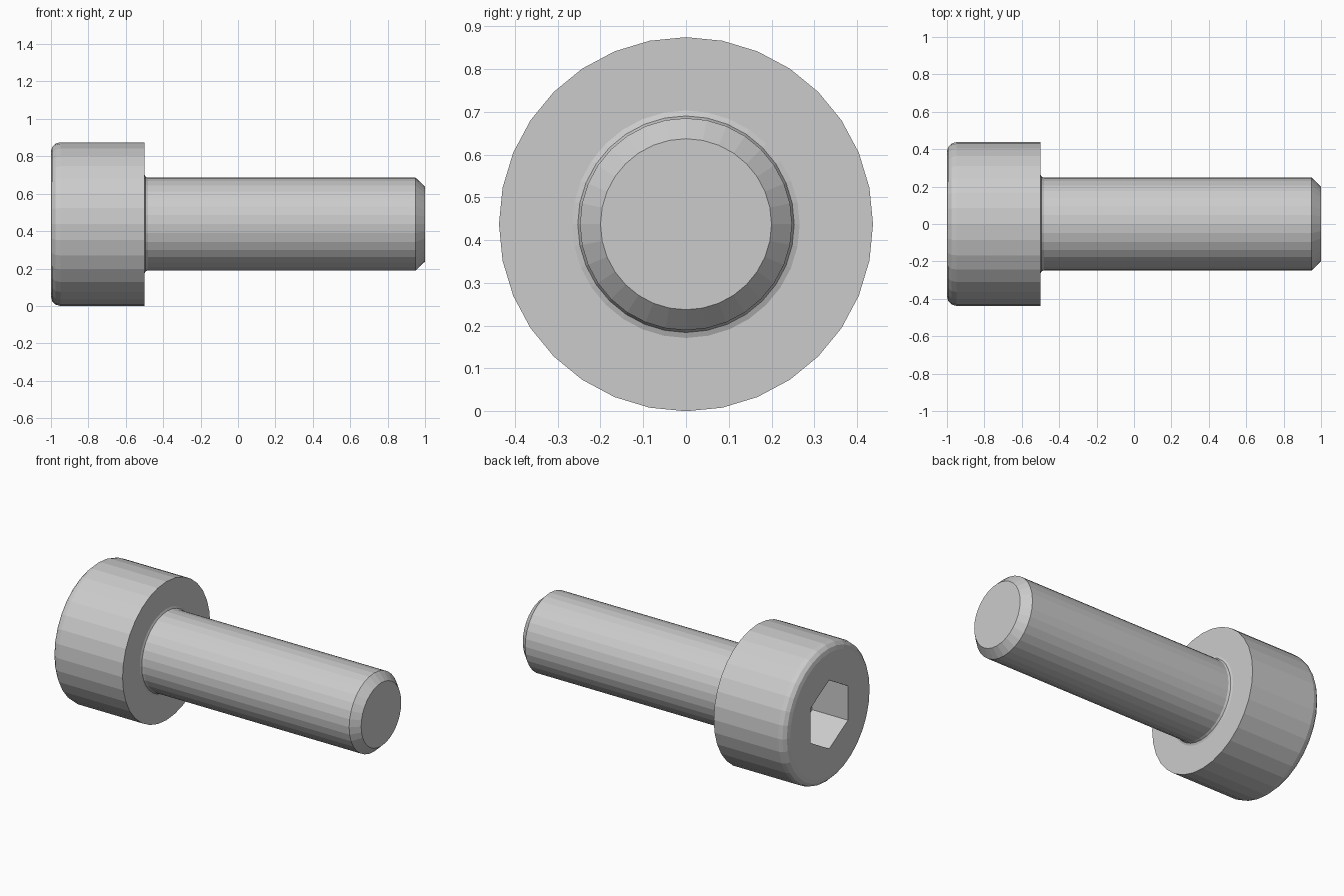
import bpy, bmesh
from math import sin, cos, pi, radians

if "Cube" in bpy.data.objects:
    bpy.data.objects.remove(bpy.data.objects["Cube"])

HEAD_R, SHAFT_R = 0.4375, 0.248
AXIS_Z = HEAD_R


def lathe(name, profile, sides):
    """Closed solid turned about the x axis from (x, radius) points."""
    bm = bmesh.new()
    rings = [[bm.verts.new((x, r * sin(2 * pi * i / sides),
                            AXIS_Z + r * cos(2 * pi * i / sides)))
              for i in range(sides)] for x, r in profile]
    for a, b in zip(rings, rings[1:]):
        for i in range(sides):
            j = (i + 1) % sides
            bm.faces.new((a[i], a[j], b[j], b[i]))
    bm.faces.new(rings[0])
    bm.faces.new(rings[-1])
    bmesh.ops.recalc_face_normals(bm, faces=bm.faces)
    mesh = bpy.data.meshes.new(name)
    bm.to_mesh(mesh)
    bm.free()
    obj = bpy.data.objects.new(name, mesh)
    bpy.context.collection.objects.link(obj)
    return obj


def arc(cx, cr, radius, start, end, steps):
    """Rounded corner of a profile, angles in degrees."""
    return [(cx + radius * cos(t), cr + radius * sin(t))
            for t in (radians(start + (end - start) * k / steps)
                      for k in range(steps + 1))]


# Screw body: rounded head rim, flat underside, neck fillet, chamfered tip
profile = arc(-0.95, HEAD_R - 0.05, 0.05, 180, 90, 3)
profile += [(-0.5, HEAD_R)]
profile += arc(-0.482, SHAFT_R + 0.018, 0.018, 180, 270, 2)
profile += [(0.95, SHAFT_R), (1.0, 0.2)]
screw = lathe("cap_screw", profile, 32)

# Hexagonal drive socket cut into the head, corners pointing up and down
cutter = lathe("socket_cutter", [(-1.1, 0.2165), (-0.75, 0.2165)], 6)
cut = screw.modifiers.new("drive_socket", 'BOOLEAN')
cut.operation = 'DIFFERENCE'
cut.solver = 'EXACT'
cut.object = cutter
bpy.context.view_layer.objects.active = screw
bpy.ops.object.modifier_apply(modifier=cut.name)
bpy.data.objects.remove(cutter)
